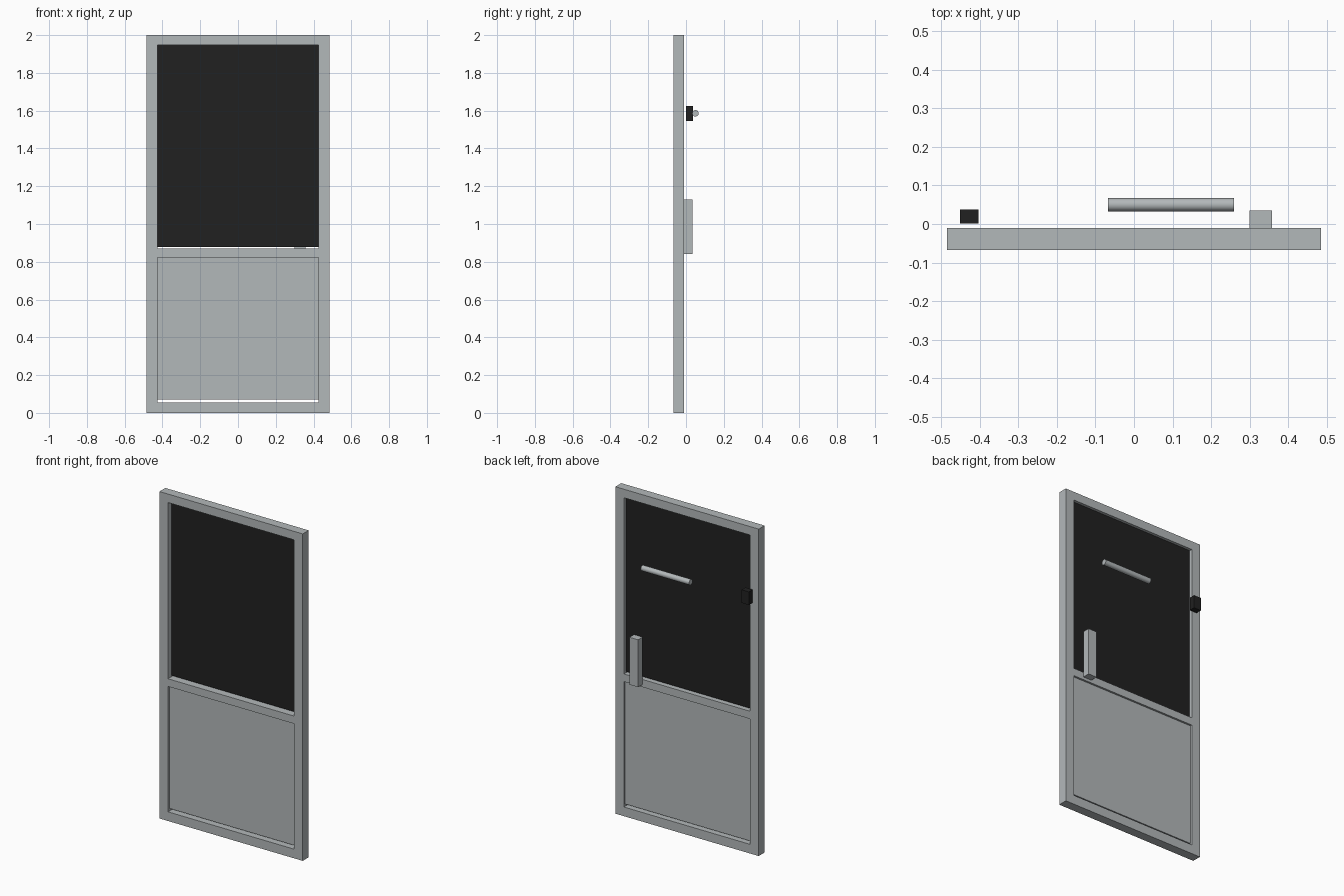
import bpy, math

default = bpy.data.objects.get("Cube")
if default:
    bpy.data.objects.remove(default, do_unlink=True)


def material(name, rgb):
    m = bpy.data.materials.new(name)
    m.use_nodes = True
    m.diffuse_color = (*rgb, 1)
    m.node_tree.nodes["Principled BSDF"].inputs["Base Color"].default_value = (*rgb, 1)
    return m


grey = material("brushed grey metal", (0.45, 0.48, 0.49))
black = material("dark glass", (0.015, 0.015, 0.015))


def box(name, x, y, z, mat):
    """Box spanning the given (low, high) ranges."""
    spans = (x, y, z)
    bpy.ops.mesh.primitive_cube_add(size=1, location=[(a + b) / 2 for a, b in spans])
    ob = bpy.context.object
    ob.name = name
    ob.scale = [b - a for a, b in spans]
    bpy.ops.object.transform_apply(location=False, rotation=False, scale=True)
    ob.data.materials.append(mat)
    return ob


# Door frame: one block with its opening cut out
W, IN = 0.485, 0.427
DEPTH = (-0.067, -0.01)
frame = box("door_frame", (-W, W), DEPTH, (0, 2), grey)
cutter = box("opening_cutter", (-IN, IN), (-0.2, 0.1), (0.056, 1.948), grey)
cut = frame.modifiers.new("opening", "BOOLEAN")
cut.operation = "DIFFERENCE"
cut.solver = "EXACT"
cut.object = cutter
bpy.context.view_layer.objects.active = frame
bpy.ops.object.modifier_apply(modifier="opening")
bpy.data.objects.remove(cutter, do_unlink=True)

# Middle rail, window and lower panel
box("middle_rail", (-IN, IN), DEPTH, (0.823, 0.87), grey)
box("window_glass", (-IN, IN), (-0.034, -0.028), (0.878, 1.948), black)
box("lower_panel", (-IN, IN), (-0.05, -0.022), (0.07, 0.823), grey)

# Fittings on the back
box("lock_handle", (0.30, 0.358), (-0.01, 0.035), (0.84, 1.13), grey)
box("latch_block", (-0.452, -0.403), (0.001, 0.038), (1.545, 1.625), black)

# Round grab bar
bpy.ops.mesh.primitive_cylinder_add(vertices=32, radius=0.017, depth=0.327,
                                    location=(0.096, 0.05, 1.586),
                                    rotation=(0, math.pi / 2, 0))
bar = bpy.context.object
bar.name = "grab_bar"
bar.data.materials.append(grey)
bpy.ops.object.shade_smooth_by_angle(angle=math.radians(40))
